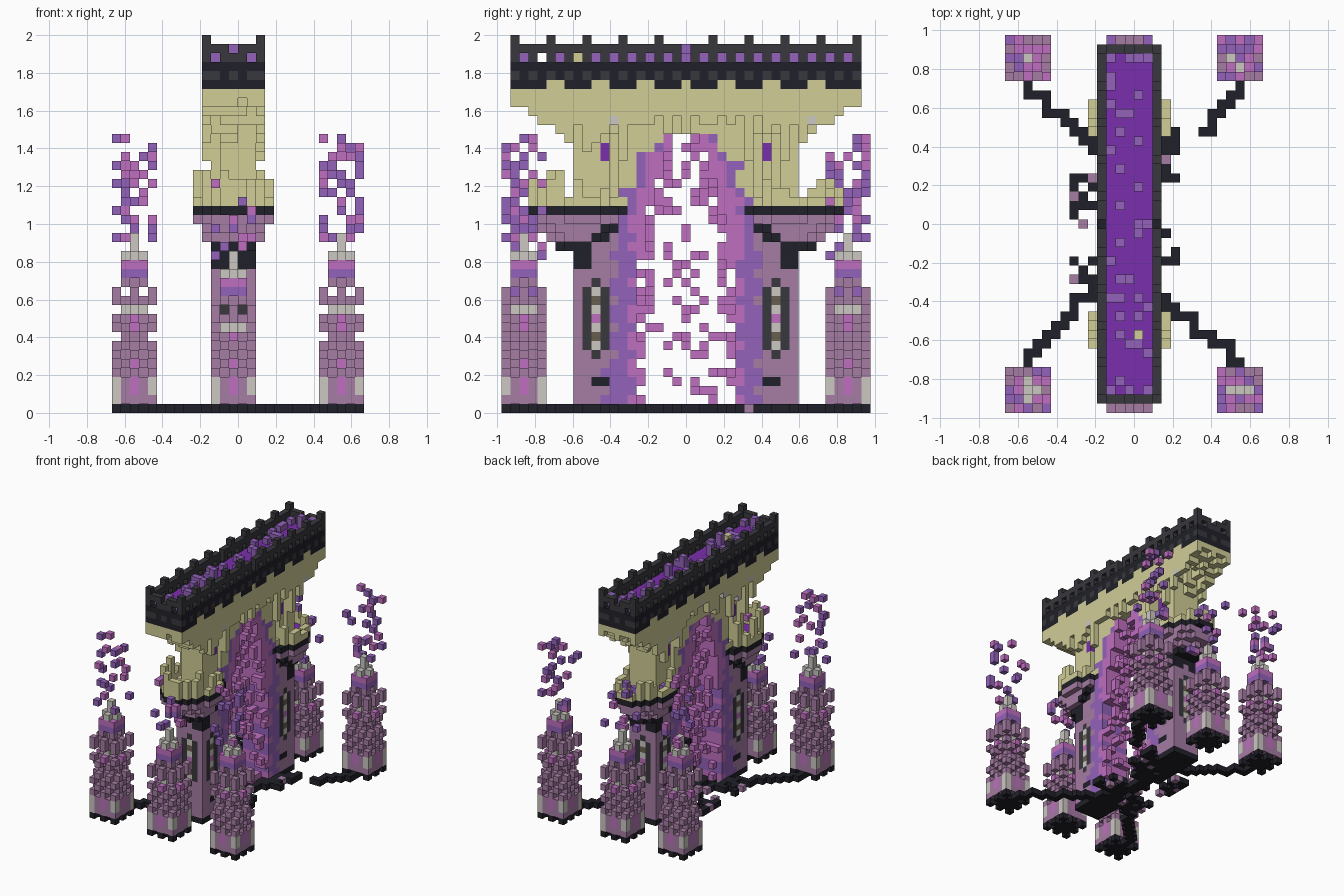
import bpy, math, random
from mathutils import Vector

random.seed(7)
if "Cube" in bpy.data.objects:
    bpy.data.objects.remove(bpy.data.objects["Cube"])

V = 2 / 42                      # block size
MID_X, MID_Y = 13, 20           # block column at the middle of the gate
PALETTE = {
    "black": (32, 32, 41), "charcoal": (56, 56, 61), "mauve": (165, 124, 163),
    "sandstone": (209, 205, 151), "vivid_purple": (122, 46, 172), "lilac": (146, 98, 186),
    "magenta": (191, 111, 191), "pale_grey": (204, 200, 194), "brown": (106, 95, 80)}


def linear(c):
    c /= 255
    return c / 12.92 if c <= 0.04045 else ((c + 0.055) / 1.055) ** 2.4


MATS = {}
for name, rgb in PALETTE.items():
    m = bpy.data.materials.new(name)
    m.use_nodes = True
    col = tuple(linear(c) for c in rgb) + (1,)
    m.diffuse_color = col
    m.node_tree.nodes["Principled BSDF"].inputs["Base Color"].default_value = col
    m.node_tree.nodes["Principled BSDF"].inputs["Roughness"].default_value = 0.9
    MATS[name] = m

cells = {}                      # block position -> (part, colour)


def put(part, i, j, k, colour):
    cells[(i, j, k)] = (part, colour)


def chance(p):
    return random.random() < p


def both(j):
    return (j, 2 * MID_Y - j)


def arch(k):
    return 5.5 * (1 - (k / 32) ** 3.5) if k < 31 else 0


# How far the gate extends from its middle at each height
def reach(k):
    return {30: 13, 31: 14, 32: 16, 33: 17}.get(k, 12 if k < 30 else 19)


# Gate legs and sandstone crown, with coloured bands following the arch
for j in range(41):
    d = abs(j - MID_Y)
    for i in range(11, 16):
        ragged = random.randint(0, 2) if i != MID_X and d > 12 else 0
        groove = i in (11, 15) and d in (8, 10, 12) and chance(0.5)
        for k in range(36):
            w = arch(k)
            if d > reach(k) or d < w or (ragged and k < 35 and d > reach(k - ragged)):
                continue
            if groove and 23 < k < 31:
                continue
            wave = 0.6 * math.sin(k * 1.9 + (j > MID_Y))
            colour = "sandstone" if k > 22 else "mauve"
            part = "crown" if k > 22 else "legs"
            if k == 0:
                colour = "black"
            elif k < 31 and d < w + (0.6 if k < 18 else min(1.9, (32 - k) * 0.6)) + wave:
                colour = "magenta"
            elif k < 31 and d < w + min(3, (32 - k) * 0.7 + 0.2) + wave:
                colour = "lilac"
            put(part, i, j, k, colour)

# Hanging sandstone strips on both long sides
for i in (10, 16):
    for j in range(1, 40):
        d = abs(j - MID_Y)
        low = random.randint(31, 34) if d < 6 else random.randint(28, 29) if j % 2 else random.randint(30, 33)
        if d == 9:
            low = 31
        tip = "pale_grey" if chance(0.12) else "sandstone"
        for k in range(low, 36):
            if d <= reach(k):
                put("crown", i, j, k, tip if k == low else "sandstone")

# Purple slots in the crown
for j in both(11):
    for k in (28, 29):
        for i in (11, 15):
            put("crown", i, j, k, "vivid_purple")


# Windows on the sides and the ends of the legs
def window_colour(a, k):
    if a == 0 and 7 <= k <= 13:
        return "brown" if k in (8, 12) else "magenta" if k == 10 else "pale_grey"
    return "charcoal"


for k in range(6, 15):
    for a in (-1, 0, 1):
        if a and k in (6, 14):
            continue
        for j in both(10):
            for i in (11, 15):
                put("legs", i, j + a, k, window_colour(a, k))
        for j in both(8):
            put("legs", MID_X + a, j, k, window_colour(a, k))
for j in (10, 11):
    for jj in both(j):
        for i in (11, 15):
            put("legs", i, jj, 3, "black")


# Balconies: stepped corbel, dark ledge, purple floor and broken parapet
def disc(cy, rx, ry):
    for i in range(28):
        for j in range(41):
            q = ((i - MID_X) / rx) ** 2 + ((j - cy) / ry) ** 2
            if q <= 1:
                yield i, j


for cy in both(8.5):
    inward = 1 if cy < MID_Y else -1
    # width, length, and the span (measured inward) where the blocks are black
    for k, rx, ry, lo, hi in ((16, 2.9, 0.7, -1, 1), (17, 2.9, 1, -1, 1), (18, 2.9, 2.8, -3, 1),
                              (19, 3.7, 3.6, 1, 3), (20, 3.9, 4.8, 2, 5), (21, 4.25, 5.3, 9, 9)):
        for i, j in disc(cy, rx, ry):
            if k == 16 and i == MID_X:
                continue
            if lo <= (j - cy) * inward <= hi:
                put("corbel", i, j, k, "black")
            else:
                cells.setdefault((i, j, k), ("corbel", "mauve"))
    inner = set(disc(cy, 3.5, 4.8))
    for i, j in disc(cy, 4.25, 6):
        rim = (i, j) not in inner
        put("balcony", i, j, 22, "black" if rim else "vivid_purple")
        outer = abs(j - MID_Y) > 8
        if rim and outer:
            for k in range(23, 23 + random.choice((1, 1, 2, 2, 3, 4))):
                cells.setdefault((i, j, k), ("parapet", "sandstone"))
        elif not rim and chance(0.06):
            cells.setdefault((i, j, 23), ("sparks", "lilac"))

# Loose blocks in the arch opening, thicker near the edge
for k in range(1, 31):
    for j in range(41):
        gap = arch(k) - abs(j - MID_Y)
        if gap <= 0:
            continue
        for i in range(11, 16):
            if chance(0.22 if gap < 1.4 else 0.045):
                put("portal_blocks", i, j, k, "magenta")

# Roof trough: dark walls with holes and merlons, purple floor with loose blocks
for j in range(1, 40):
    d = abs(j - MID_Y)
    lamp = random.randint(11, 15) if j % 2 == 0 and chance(0.88) else None
    for i in range(10, 17):
        wall = i in (10, 16) or j in (1, 39)
        run = j if i in (10, 16) else i
        put("roof_floor", i, j, 36, "sandstone" if (d + 1) % 5 < 2 and d < 18 else "black")
        put("roof_floor", i, j, 37, "charcoal" if run % 2 and wall else "black")
        put("roof_floor", i, j, 38, "black" if wall else "vivid_purple")
        if wall:
            corner = i in (10, 16) and j in (1, 39)
            hole = (j % 2 == 0) if i in (10, 16) else i in (11, 15)
            if corner or not hole:
                put("roof_wall", i, j, 39, "charcoal")
            if j != MID_Y and not (j in (1, 39) and i == MID_X):
                put("roof_wall", i, j, 40, "charcoal")
            if i in (10, 16) and d % 4 == 3:
                put("roof_wall", i, j, 41, "charcoal")
        elif i == lamp or chance(0.1) or (j in (2, 38) and i % 2):
            put("roof_blocks", i, j, 39, "lilac")
            if chance(0.2) or (j in (2, 38) and i == MID_X):
                put("roof_blocks", i, j, 40, "lilac")
put("roof_blocks", 14, 8, 39, "sandstone")


# Crumbling pillars with sparks floating above
def pillar_block(a, b, level):
    """Colour of one pillar block, or None where the pillar is open."""
    r, ring = max(abs(a), abs(b)), abs(a) + abs(b)
    checker = (a + b + level) % 2 == 0
    if level == 0:
        return "black" if r < 2 or checker else None
    if level < 4:
        if ring == 4:
            return "pale_grey" if level > 1 or a == b else "mauve"
        return "magenta" if a * b == 0 and level > 1 else "mauve"
    if level in (11, 17):
        return "pale_grey" if ring < 2 else None
    if level in (15, 16):
        return ("lilac" if level == 15 else "magenta") if r < 2 else None
    if level == 13:
        solid = a % 2 == 0 and b % 2 == 0
    elif r == 2:
        solid = checker and level not in (8, 14)
    else:
        solid = r == 0 or checker or level < 8
    if not solid:
        return None
    return "magenta" if a * b == 0 and level in (5, 9, 10) else "mauve"


def pillar(ci, cj, drop, top):
    for k in range(18 - drop):
        level = k if k < 8 else k + drop
        for a in range(-2, 3):
            for b in range(-2, 3):
                colour = pillar_block(a, b, level)
                if colour:
                    put("pillar", ci + a, cj + b, k, colour)
    for k in (18 - drop, 19 - drop):
        put("pillar", ci, cj, k, "pale_grey")
    for k in range(19 - drop, top):
        for n in range(random.choice((1, 2, 2))):
            a, b = random.randint(-2, 2), random.randint(-2, 2)
            cells.setdefault((ci + a, cj + b, k), ("sparks", random.choice(("lilac", "lilac", "magenta"))))


for ci, cj, drop, top in ((2, 2, 0, 31), (25, 2, 0, 30), (2, 38, 0, 29), (25, 38, 0, 31),
                          (MID_X, 2, 2, 26), (MID_X, 38, 2, 26)):
    pillar(ci, cj, drop, top)


# Dark roots creeping over the ground
def root(start, end):
    p, q = Vector(start), Vector(end)
    n = int(max(abs(c) for c in q - p)) * 2
    last = None
    for s in range(n + 1):
        c = p.lerp(q, s / n)
        i, j = round(c.x), round(c.y)
        put("roots", i, j, 0, "black")
        if last:
            put("roots", last[0], j, 0, "black")
        last = (i, j)


for start, end in (((2, 5), (10, 14)), ((25, 5), (16, 12)), ((2, 35), (10, 28)),
                   ((25, 35), (21, 30)), ((18, 30), (15, 26)),
                   ((10, 14), (15, 25)), ((15, 12), (11, 26))):
    root(start, end)
for i0, i1, j0, j1 in ((7, 10, 20, 26), (7, 10, 14, 17), (16, 19, 16, 20), (16, 19, 24, 29), (11, 16, 14, 27)):
    for i in range(i0, i1):
        for j in range(j0, j1):
            if chance(0.55):
                put("roots", i, j, 0, "mauve" if chance(0.2) else "black")

# Build one mesh per part from the exposed block faces
DIRS = [Vector(v) for v in ((1, 0, 0), (0, 1, 0), (0, 0, 1))]
DIRS += [-v for v in DIRS]
names = list(MATS)
for part in sorted({p for p, c in cells.values()}):
    index, faces, mats = {}, [], []
    for pos, (owner, colour) in cells.items():
        if owner != part:
            continue
        for n in DIRS:
            if tuple(int(a + b) for a, b in zip(pos, n)) in cells:
                continue
            u = Vector((n.y, n.z, n.x))
            w = n.cross(u)
            mid = Vector(pos) + (Vector((1, 1, 1)) + n) / 2
            quad = [mid + (u * s + w * t) / 2 for s, t in ((-1, -1), (1, -1), (1, 1), (-1, 1))]
            faces.append([index.setdefault(tuple(round(c) for c in q), len(index)) for q in quad])
            mats.append(names.index(colour))
    mesh = bpy.data.meshes.new(part)
    mesh.from_pydata([((x - 14) * V, (y - 20.5) * V, z * V) for x, y, z in index], [], faces)
    for m in MATS.values():
        mesh.materials.append(m)
    mesh.polygons.foreach_set("material_index", mats)
    mesh.update()
    bpy.context.collection.objects.link(bpy.data.objects.new(part, mesh))
